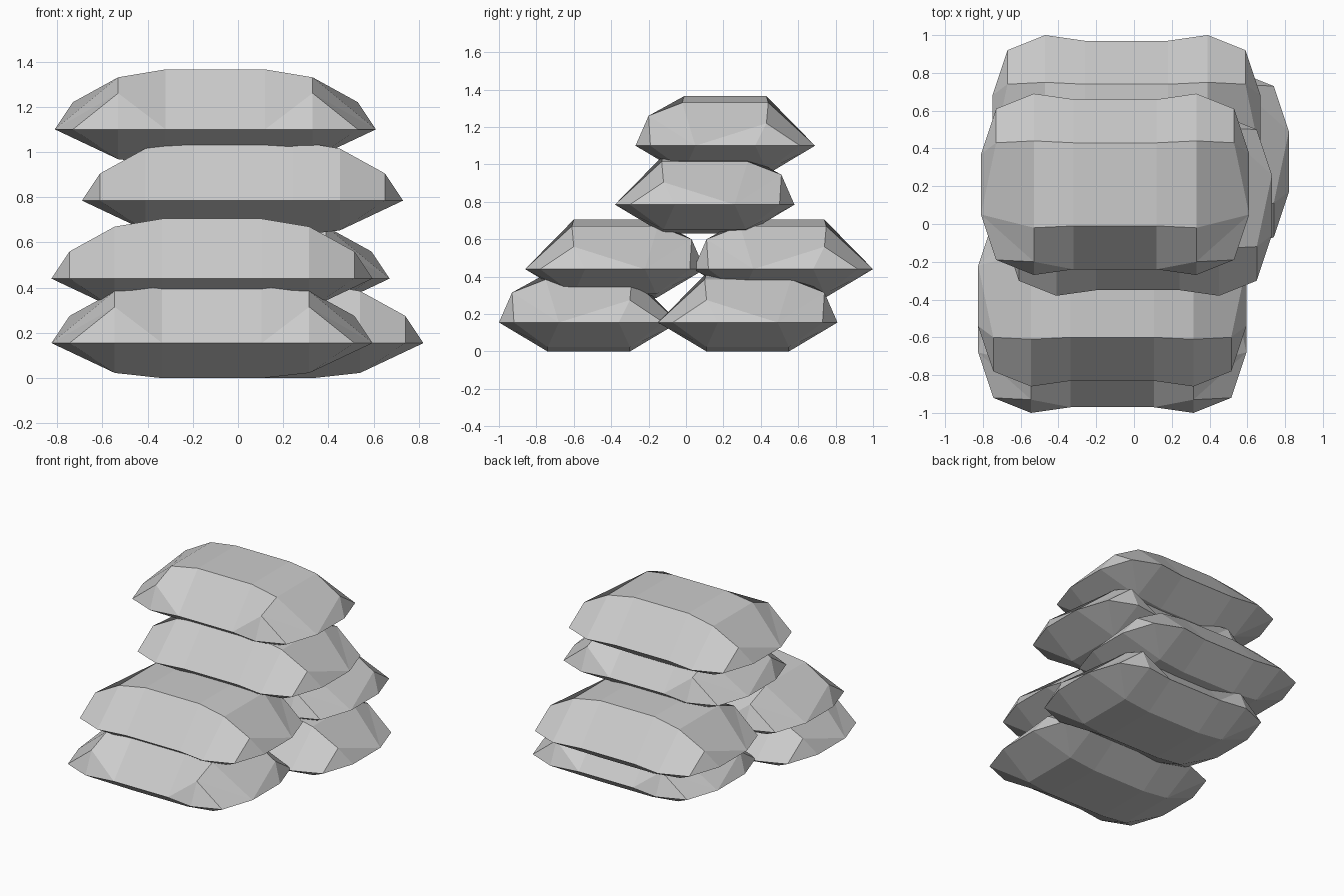
import bpy, bmesh, math

cube = bpy.data.objects.get("Cube")
if cube:
    bpy.data.objects.remove(cube, do_unlink=True)

canvas = bpy.data.materials.new("light grey canvas")
canvas.use_nodes = True
grey = (0.6, 0.6, 0.6, 1)
canvas.diffuse_color = grey
canvas.node_tree.nodes["Principled BSDF"].inputs["Base Color"].default_value = grey


def bag_mesh():
    """One slumped bag, symmetric in x, built as named half and its mirror."""
    bm = bmesh.new()
    half = {}
    # f = front, b = back; seam ring at z = 0
    for end, s in (("f", -1), ("b", 1)):
        half["top_in_" + end] = (.22, s * .22, .265)
        half["top_out_" + end] = (.43, s * .23, .23)
        half["seam_mid_" + end] = (.22, s * .45, 0)
        half["seam_bulge_" + end] = (.43, s * .48, 0)
        half["seam_corner_" + end] = (.63, s * .40, 0)
        half["seam_side_" + end] = (.71, s * .16, 0)
        half["base_in_" + end] = (.22, s * .22, -.155)
        half["base_out_" + end] = (.43, s * .22, -.132)
    half["tuck_f"] = (.43, -.41, .16)
    half["tuck_b"] = (.63, .22, .12)
    sides = [{k: bm.verts.new((m * x, y, z)) for k, (x, y, z) in half.items()}
             for m in (1, -1)]

    # Faces of one half
    faces = [
        "top_in_f top_out_f top_out_b top_in_b",
        "base_in_f base_out_f base_out_b base_in_b",
        "top_in_f top_out_f tuck_f seam_mid_f",
        "seam_mid_f tuck_f seam_bulge_f",
        "tuck_f seam_bulge_f seam_corner_f",
        "tuck_f seam_corner_f seam_side_f",
        "top_out_f tuck_f seam_side_f",
        "top_out_f seam_side_f tuck_b top_out_b",
        "seam_side_f seam_side_b tuck_b",
        "tuck_b seam_side_b seam_corner_b",
        "top_out_b tuck_b seam_corner_b seam_bulge_b",
        "top_in_b top_out_b seam_bulge_b seam_mid_b",
        "base_out_f seam_side_f seam_side_b base_out_b",
    ]
    for e in "fb":
        faces += [f"base_in_{e} base_out_{e} seam_bulge_{e} seam_mid_{e}",
                  f"base_out_{e} seam_bulge_{e} seam_corner_{e}",
                  f"base_out_{e} seam_corner_{e} seam_side_{e}"]
    for names in faces:
        for v in sides:
            bm.faces.new([v[n] for n in names.split()])

    # Strips joining the two halves
    a, b = sides
    loop = ["top_in_f", "top_in_b", "seam_mid_b", "base_in_b", "base_in_f", "seam_mid_f"]
    for i, p in enumerate(loop):
        q = loop[(i + 1) % len(loop)]
        bm.faces.new((a[p], a[q], b[q], b[p]))
    bmesh.ops.recalc_face_normals(bm, faces=bm.faces)
    mesh = bpy.data.meshes.new("sandbag")
    bm.to_mesh(mesh)
    bm.free()
    mesh.materials.append(canvas)
    return mesh


# Stack: name, seam centre, turned end for end
mesh = bag_mesh()
for name, centre, turned in (
        ("bottom_front_sandbag", (-.115, -.52, .155), False),
        ("bottom_back_sandbag", (.11, .33, .155), True),
        ("second_front_sandbag", (-.115, -.38, .44), True),
        ("second_back_sandbag", (-.04, .52, .44), False),
        ("third_sandbag", (.02, .10, .785), True),
        ("top_sandbag", (-.10, .21, 1.10), False)):
    bag = bpy.data.objects.new(name, mesh)
    bag.location = centre
    bag.rotation_euler.z = math.pi if turned else 0
    bpy.context.scene.collection.objects.link(bag)
